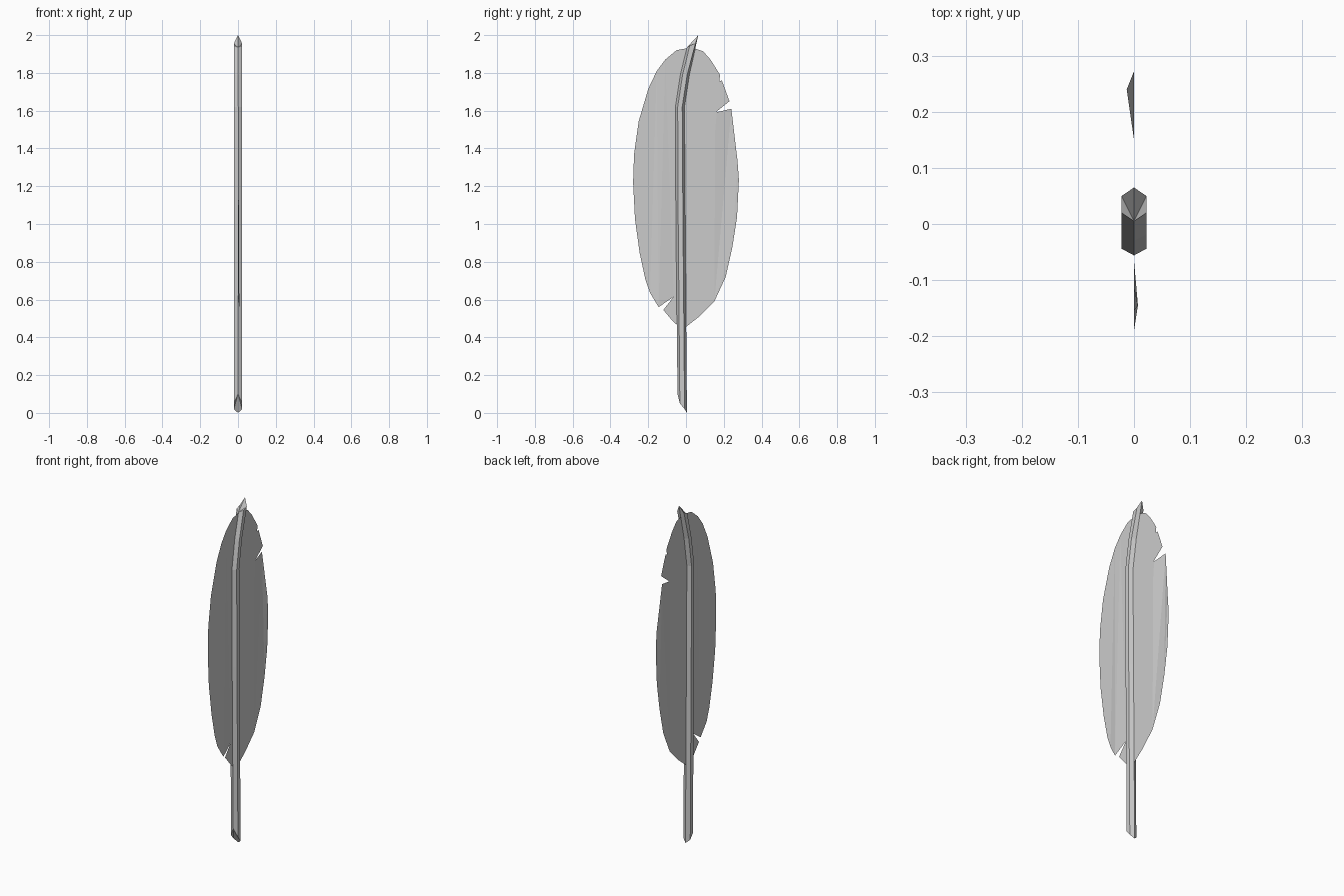
import bpy, bmesh, math

if "Cube" in bpy.data.objects:
    bpy.data.objects.remove(bpy.data.objects["Cube"])


def make_object(name, bm):
    bmesh.ops.recalc_face_normals(bm, faces=bm.faces[:])
    mesh = bpy.data.meshes.new(name)
    bm.to_mesh(mesh)
    bm.free()
    obj = bpy.data.objects.new(name, mesh)
    bpy.context.collection.objects.link(obj)
    return obj


# Shaft: six-sided tube along a bent centre line, both ends cut at a slant.
# Each station: centre y, radius, and heights at front, front sides, back sides, back
stations = [
    (-0.020, 0.025, (0.10, 0.05, 0.02, 0.00)),
    (-0.029, 0.025, (1.05,) * 4),
    (-0.032, 0.024, (1.62,) * 4),
    (-0.006, 0.024, (1.79,) * 4),
    (0.035, 0.030, (1.935, 1.945, 1.955, 2.00)),
]
bm = bmesh.new()
rings = []
for cy, r, heights in stations:
    ring = []
    for i in range(6):
        a = math.radians(60 * i - 90)
        z = heights[min(i, 6 - i)]
        ring.append(bm.verts.new((0.0255 * math.cos(a), cy + r * math.sin(a), z)))
    rings.append(ring)
for low, high in zip(rings, rings[1:]):
    for i in range(6):
        j = (i + 1) % 6
        bm.faces.new((low[i], low[j], high[j], high[i]))
for ring in (rings[0], rings[-1]):
    for k in range(1, 5):
        bm.faces.new((ring[0], ring[k], ring[k + 1]))
make_object("shaft", bm)

# Vane: a paper-thin leaf outline with three torn notches (y, z)
outline = [
    (0, .455), (.07, .51), (.15, .59), (.21, .72), (.245, .875), (.27, 1.035),
    (.28, 1.235), (.272, 1.34), (.24, 1.61), (.155, 1.59), (.23, 1.65),
    (.19, 1.76), (.10, 1.735), (.18, 1.79), (.13, 1.87), (.09, 1.915),
    (.03, 1.935), (-.05, 1.92), (-.11, 1.87), (-.155, 1.81), (-.20, 1.715),
    (-.25, 1.545), (-.275, 1.37), (-.28, 1.22), (-.27, 1.025), (-.245, .845),
    (-.215, .705), (-.19, .635), (-.145, .56), (-.065, .615), (-.12, .545),
    (-.07, .485), (-.04, .46),
]
bent = {8: -0.013, 28: 0.007}  # barb corners that curl slightly out of plane
bm = bmesh.new()
verts = [bm.verts.new((0, y, z)) for y, z in outline]
bm.faces.new(verts)
bmesh.ops.triangulate(bm, faces=bm.faces[:], ngon_method='BEAUTY')
for i, x in bent.items():
    verts[i].co.x = x
make_object("vane", bm)
